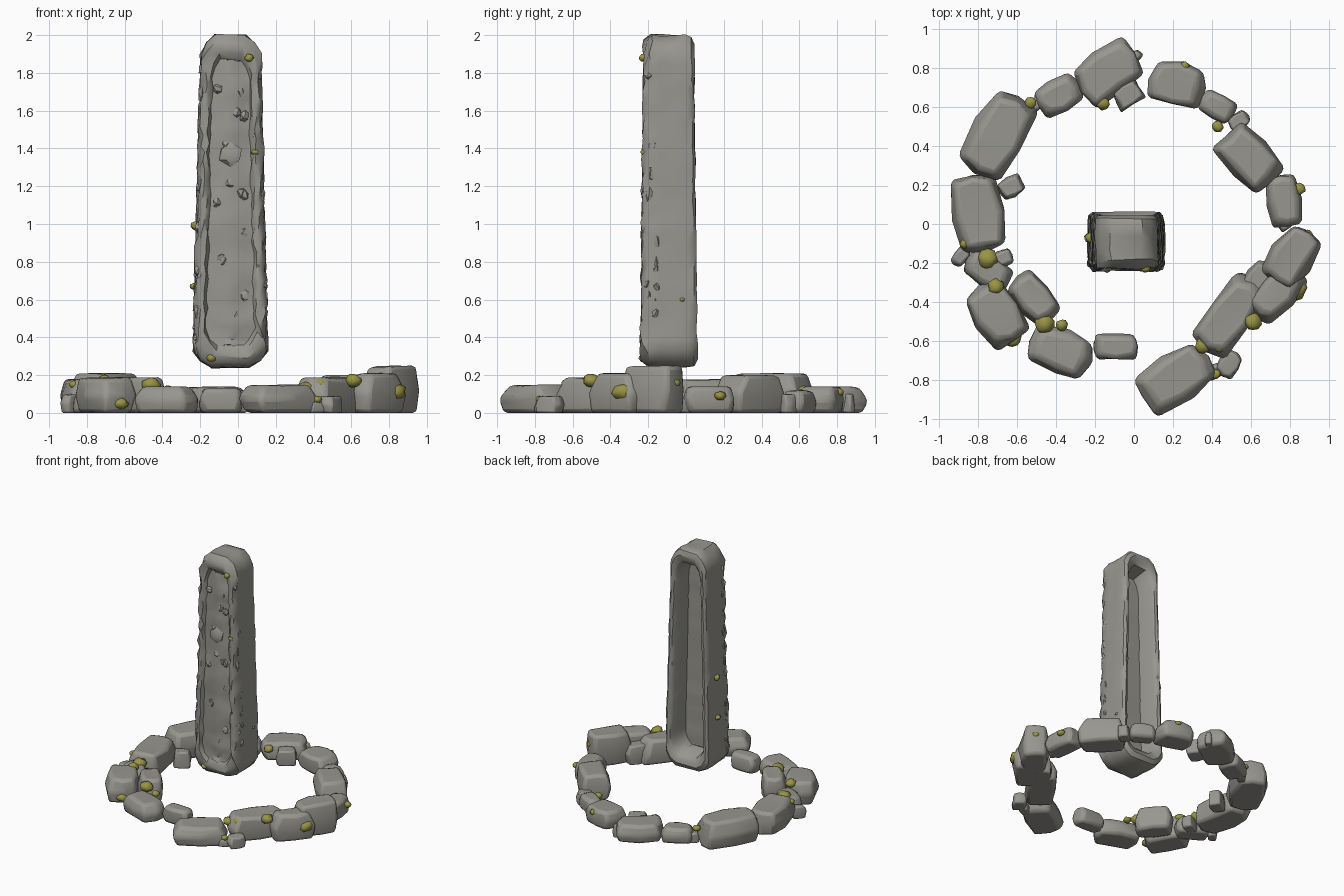
import bpy, bmesh, math, random
from mathutils import Vector, Matrix

if "Cube" in bpy.data.objects:
    bpy.data.objects.remove(bpy.data.objects["Cube"], do_unlink=True)
rng = random.Random(11)


def material(name, rgb):
    m = bpy.data.materials.new(name)
    m.use_nodes = True
    m.diffuse_color = (*rgb, 1)
    m.node_tree.nodes["Principled BSDF"].inputs["Base Color"].default_value = (*rgb, 1)
    return m


STONE = material("grey stone", (0.31, 0.305, 0.275))
MOSS = material("olive moss", (0.32, 0.30, 0.06))


def finish(bm, name, mat, bevel=0, angle=40):
    bmesh.ops.recalc_face_normals(bm, faces=bm.faces)
    mesh = bpy.data.meshes.new(name)
    bm.to_mesh(mesh)
    bm.free()
    mesh.materials.append(mat)
    ob = bpy.data.objects.new(name, mesh)
    bpy.context.collection.objects.link(ob)
    if bevel:
        mod = ob.modifiers.new("worn edges", "BEVEL")
        mod.width, mod.segments = bevel, 2
        mod.limit_method, mod.angle_limit = "ANGLE", math.radians(30)
    bpy.ops.object.select_all(action="DESELECT")
    ob.select_set(True)
    bpy.context.view_layer.objects.active = ob
    bpy.ops.object.shade_smooth_by_angle(angle=math.radians(angle))


def jitter(amount):
    return Vector([rng.uniform(-amount, amount) for _ in range(3)])


# Standing pillar: outlines lofted from the back hollow round to the front panel
BOTTOM, TOP, ROWS = 0.24, 2.0, 26
CX = -0.04


def outline(bm, inset, y, rough):
    low, high = BOTTOM + 1.7 * inset, TOP - 1.9 * inset
    heights = [low, low + 0.035, low + 0.09]
    heights += [low + 0.09 + (high - low - 0.19) * i / ROWS for i in range(1, ROWS + 1)]
    heights += [high - 0.04, high]
    left, right = [], []
    for z in heights:
        t = (z - BOTTOM) / (TOP - BOTTOM)
        half = 0.2 - 0.042 * t - inset
        end = min((z - low) / 0.09, (high - z) / 0.1, 1)
        half *= 0.52 + 0.48 * math.sin(end * math.pi / 2)
        depth = y * (1 - 0.12 * t)
        for side, row in ((-1, left), (1, right)):
            row.append(bm.verts.new(Vector((CX + side * half, -0.09 + depth, z)) + jitter(rough)))
    return left, right


bm = bmesh.new()
rings = [outline(bm, *r) for r in (
    (0.075, -0.02, 0.003), (0.058, 0.12, 0.003), (0.045, 0.143, 0.003),
    (0.024, 0.15, 0.004), (0.006, 0.135, 0.004), (0.0, 0.1, 0.004), (0.0, 0.03, 0.004),
    (0.0, -0.05, 0.006), (0.002, -0.11, 0.010), (0.016, -0.143, 0.011),
    (0.034, -0.152, 0.009), (0.054, -0.148, 0.009), (0.068, -0.122, 0.008))]
for a, b in zip(rings, rings[1:]):
    loop_a, loop_b = (r[0] + r[1][::-1] for r in (a, b))
    for i in range(len(loop_a)):
        j = (i + 1) % len(loop_a)
        bm.faces.new((loop_a[i], loop_a[j], loop_b[j], loop_b[i]))


# Hollow floor and ridged front panel: columns across the opening
def panel(ring, bulges, rough):
    left, right = ring
    n = len(bulges) + 1
    columns = [left]
    for k, bulge in enumerate(bulges):
        columns.append([bm.verts.new(l.co.lerp(r.co, (k + 1) / n) + Vector((0, bulge, 0)) + jitter(rough))
                        for l, r in zip(left, right)])
    columns.append(right)
    for a, b in zip(columns, columns[1:]):
        for i in range(len(a) - 1):
            bm.faces.new((a[i], b[i], b[i + 1], a[i + 1]))


panel(rings[0], (0,), 0.002)
panel(rings[-1], (-0.004, -0.016, -0.016, -0.004), 0.008)
finish(bm, "pillar", STONE, 0, 38)


def rock(name, x, y, length, width, height, degrees, bevel=0.022, rough=0.11):
    bm = bmesh.new()
    bmesh.ops.create_cube(bm, size=2)
    bmesh.ops.subdivide_edges(bm, edges=bm.edges[:], cuts=1, use_grid_fill=True)
    for v in bm.verts:
        if abs(v.co.x) > 0.5 and abs(v.co.y) > 0.5:
            v.co.x *= 0.88
            v.co.y *= 0.86
        flare = 0.8 if v.co.z > 0.5 else 0.9 if v.co.z < -0.5 else 1
        v.co.x *= flare
        v.co.y *= flare
        base = v.co.z < -0.5
        v.co += jitter(rough)
        v.co.z = -1 if base else min(v.co.z, 1)
        v.co = Vector((v.co.x * length / 2, v.co.y * width / 2, (v.co.z + 1) * height / 2))
    bm.transform(Matrix.Translation((x, y, 0)) @ Matrix.Rotation(math.radians(degrees), 4, "Z"))
    finish(bm, name, STONE, bevel)


# Ring of stones: x, y, length, width, height, turn
stones = (
    (-.13, .78, .37, .25, .14, 35), (-.39, .66, .25, .18, .12, 28),
    (-.70, .46, .46, .27, .21, 60), (-.80, .05, .43, .27, .18, 100),
    (-.75, -.24, .26, .17, .14, -30), (-.70, -.46, .35, .25, .19, 122),
    (-.51, -.38, .29, .19, .19, -50), (-.38, -.65, .34, .23, .14, -20),
    (-.09, -.63, .24, .14, .13, 0), (.21, -.79, .40, .26, .15, 33),
    (.50, -.46, .46, .23, .19, 55), (.73, -.35, .32, .20, .21, 50),
    (.81, -.17, .35, .22, .25, 55), (.77, .12, .29, .18, .14, 97),
    (.59, .34, .36, .24, .20, -45), (.43, .60, .20, .14, .12, -32),
    (.22, .72, .29, .23, .14, -12))
for i, s in enumerate(stones):
    rock(f"ring_stone_{i + 1}", *s)

# Small stones wedged in the gaps: x, y, size, height
pebbles = ((-.03, .66, .16, .12), (.01, .86, .07, .10), (-.63, .19, .14, .13),
           (.49, -.72, .14, .09), (.41, -.76, .10, .06), (.54, .53, .12, .10),
           (.78, .01, .10, .08), (-.89, -.17, .10, .10), (.64, -.27, .17, .15),
           (-.50, .62, .09, .08), (-.68, -.18, .12, .10))
for i, (x, y, size, height) in enumerate(pebbles):
    rock(f"wedge_stone_{i + 1}", x, y, size, size * .75, height, rng.uniform(20, 70), 0.01, .14)


def lump(name, place, size, mat, rough, level=1):
    bm = bmesh.new()
    bmesh.ops.create_icosphere(bm, subdivisions=level, radius=1)
    for v in bm.verts:
        v.co = Vector(place) + (v.co + jitter(rough)) * Matrix.Identity(3) @ Vector((0, 0, 0)) \
            if not any(size) else Vector([p + c * s for p, c, s in zip(place, v.co + jitter(rough), size)])
    finish(bm, name, mat, 0, 60 if mat == MOSS else 30)


# Broken chips along the pillar edges and panel
for i in range(36):
    z = rng.uniform(0.34, 1.84)
    half = 0.186 - 0.042 * (z - BOTTOM) / (TOP - BOTTOM)
    place = (CX + rng.choice((-1, 1)) * half, rng.uniform(-0.21, -0.15), z)
    lump(f"edge_chip_{i + 1}", place, (.02, .022, rng.uniform(.02, .06)), STONE, .25)
for i in range(18):
    place = (CX + rng.uniform(-.08, .08), -0.207, rng.uniform(.44, 1.78))
    lump(f"panel_chip_{i + 1}", place, (.025, .018, .03), STONE, .25)
lump("panel_boss", (-.04, -.215, 1.37), (.065, .025, .065), STONE, .05)

# Moss on the stones and pillar: x, y, z, radius
moss = (
    (-.68, .60, .18, .03), (-.53, .62, .12, .03), (-.16, .62, .10, .035),
    (.26, .81, .11, .025), (.43, .50, .08, .03), (.85, .18, .09, .03),
    (.89, -.06, .16, .03), (.83, -.33, .11, .06), (.61, -.50, .17, .045),
    (.36, -.62, .13, .045), (.44, -.62, .15, .04), (-.75, -.18, .13, .05),
    (-.71, -.32, .17, .04), (-.46, -.51, .15, .05), (-.37, -.52, .12, .03),
    (-.62, -.59, .05, .04), (.42, -.77, .07, .025), (-.87, -.10, .15, .025),
    (.25, -.885, .09, .03), (.06, -.225, 1.88, .025), (.09, -.22, 1.38, .02),
    (-.22, -.07, .99, .03), (-.23, -.07, .67, .025), (-.14, -.225, .29, .025),
    (.145, -.02, .60, .015))
for i, (x, y, z, r) in enumerate(moss):
    lump(f"moss_{i + 1}", (x, y, z), (r, r, r * .8), MOSS, .12, 2)
